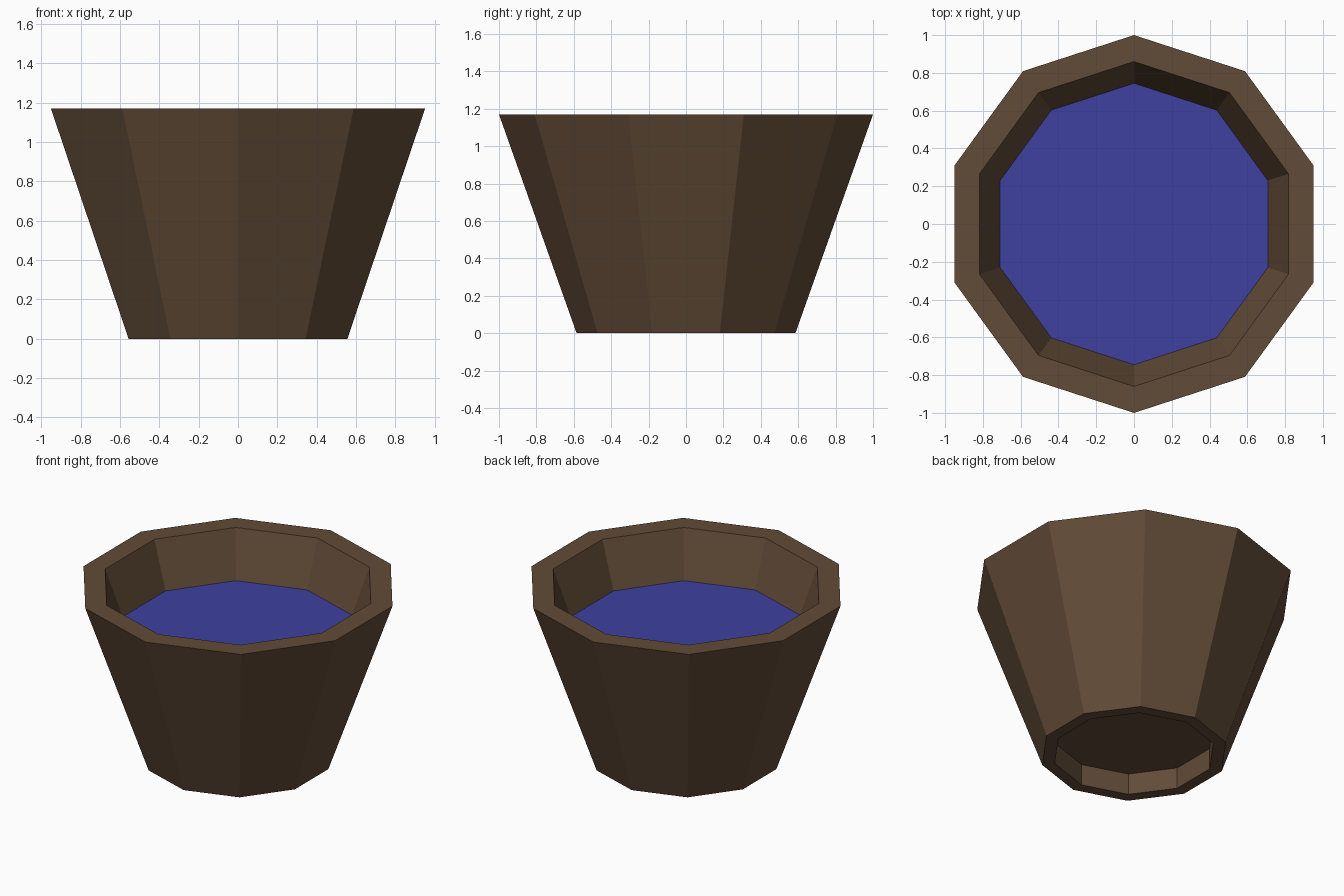
import bpy, bmesh, math

if "Cube" in bpy.data.objects:
    bpy.data.objects.remove(bpy.data.objects["Cube"])

SIDES = 10


def material(name, color):
    mat = bpy.data.materials.new(name)
    mat.diffuse_color = color
    mat.use_nodes = True
    mat.node_tree.nodes["Principled BSDF"].inputs["Base Color"].default_value = mat.diffuse_color
    return mat


def lathe(name, profile, mat):
    """Spin a (radius, z) profile into a flat-faced ten-sided shape."""
    bm = bmesh.new()
    rings = []
    for r, z in profile:
        if r == 0:
            rings.append([bm.verts.new((0, 0, z))] * SIDES)
        else:
            angles = [math.pi / 2 + 2 * math.pi * i / SIDES for i in range(SIDES)]
            rings.append([bm.verts.new((r * math.cos(a), r * math.sin(a), z)) for a in angles])
    for low, high in zip(rings, rings[1:]):
        for i in range(SIDES):
            j = (i + 1) % SIDES
            corners = list(dict.fromkeys((low[i], low[j], high[j], high[i])))
            bm.faces.new(corners)
    # merge the flat centre fans into single polygons
    bmesh.ops.dissolve_limit(bm, angle_limit=0.01, verts=bm.verts, edges=bm.edges)
    mesh = bpy.data.meshes.new(name)
    bm.to_mesh(mesh)
    bm.free()
    mesh.materials.append(mat)
    obj = bpy.data.objects.new(name, mesh)
    bpy.context.collection.objects.link(obj)
    return obj


wood = material("wood", (0.12, 0.07, 0.038, 1))
blue = material("water", (0.05, 0.052, 0.35, 1))

# Tapered bucket: recessed underside, foot rim, outer wall, top rim, inner wall, floor
lathe("bucket", [(0, 0.145), (0.505, 0.145), (0.505, 0), (0.585, 0),
                 (1.0, 1.17), (0.86, 1.17), (0.52, 0.25), (0, 0.25)], wood)

# Water surface touching the inner wall
water_mesh = bmesh.new()
ring = [water_mesh.verts.new((0.745 * math.cos(a), 0.745 * math.sin(a), 0.86))
        for a in (math.pi / 2 + 2 * math.pi * i / SIDES for i in range(SIDES))]
water_mesh.faces.new(ring)
mesh = bpy.data.meshes.new("water_surface")
water_mesh.to_mesh(mesh)
water_mesh.free()
mesh.materials.append(blue)
bpy.context.collection.objects.link(bpy.data.objects.new("water_surface", mesh))
